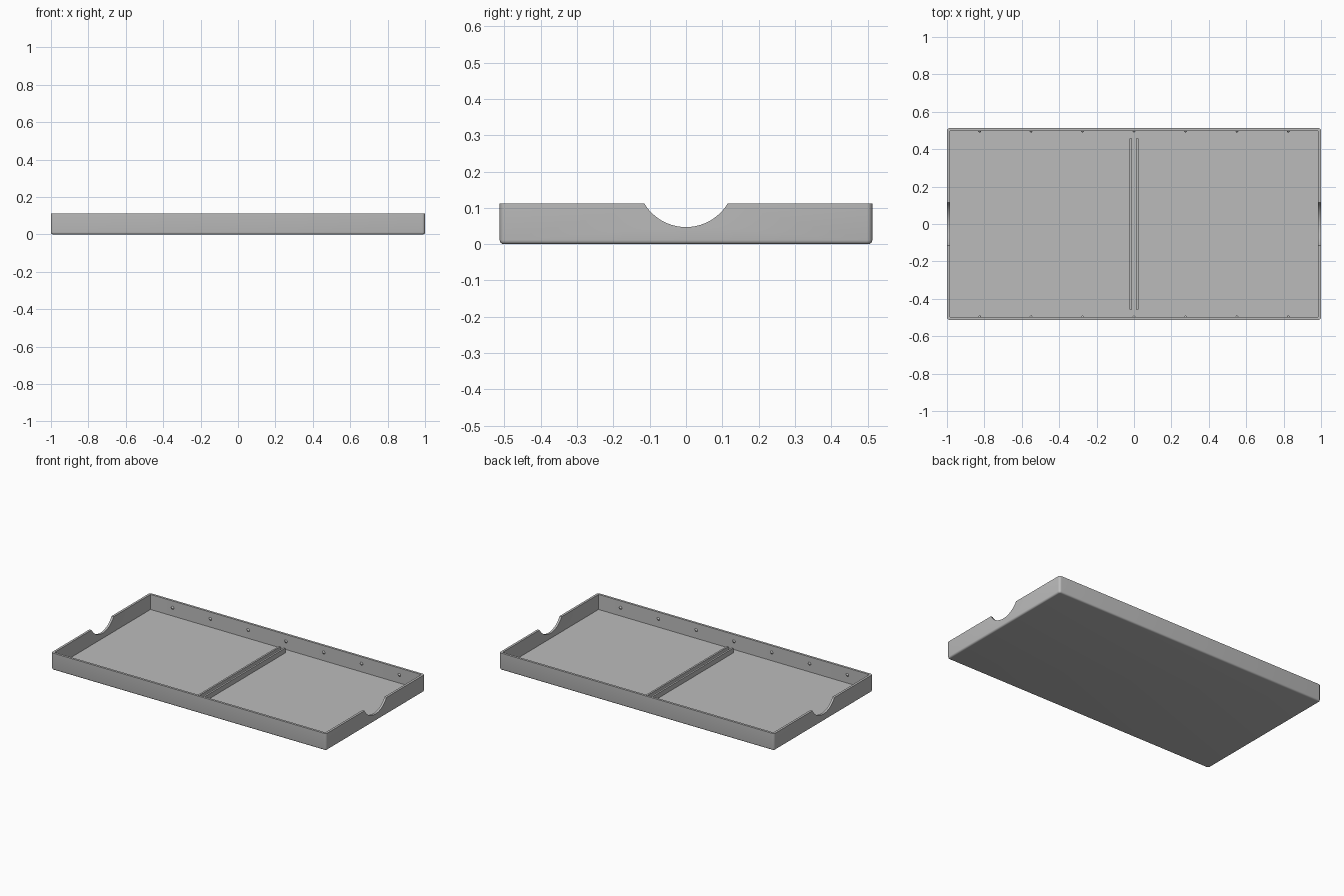
import bpy
import bmesh
import math
from mathutils import Matrix, Vector

if "Cube" in bpy.data.objects:
    bpy.data.objects.remove(bpy.data.objects["Cube"], do_unlink=True)

LENGTH, WIDTH, HEIGHT = 2.0, 1.026, 0.112
WALL, FLOOR = 0.015, 0.013

grey = bpy.data.materials.new("plain grey")
grey.use_nodes = True
grey.diffuse_color = (0.5, 0.5, 0.5, 1)
grey.node_tree.nodes["Principled BSDF"].inputs["Base Color"].default_value = (0.5, 0.5, 0.5, 1)


def finish(name, bm):
    bmesh.ops.recalc_face_normals(bm, faces=bm.faces)
    mesh = bpy.data.meshes.new(name)
    bm.to_mesh(mesh)
    bm.free()
    mesh.materials.append(grey)
    obj = bpy.data.objects.new(name, mesh)
    bpy.context.collection.objects.link(obj)
    return obj


def block(name, lo, hi, corner=0, base=0):
    """Box between two corners, with optional rounded uprights and bottom rim."""
    lo, hi = Vector(lo), Vector(hi)
    bm = bmesh.new()
    bmesh.ops.create_cube(bm, size=1)
    bmesh.ops.scale(bm, vec=hi - lo, verts=bm.verts)
    bmesh.ops.translate(bm, vec=(lo + hi) / 2, verts=bm.verts)
    if corner:
        uprights = [e for e in bm.edges
                    if abs(e.verts[0].co.z - e.verts[1].co.z) > 0.001]
        bmesh.ops.bevel(bm, geom=uprights, offset=corner, segments=5,
                        profile=0.5, affect='EDGES')
    if base:
        rim = [e for e in bm.edges if all(abs(v.co.z - lo.z) < 1e-5 for v in e.verts)]
        bmesh.ops.bevel(bm, geom=rim, offset=base, segments=4,
                        profile=0.5, affect='EDGES')
    return finish(name, bm)


def shade(obj):
    bpy.ops.object.select_all(action='DESELECT')
    obj.select_set(True)
    bpy.context.view_layer.objects.active = obj
    bpy.ops.object.shade_smooth_by_angle(angle=math.radians(30))


# Tray shell with rounded corners and base
tray = block("tray", (-LENGTH / 2, -WIDTH / 2, 0), (LENGTH / 2, WIDTH / 2, HEIGHT),
             corner=0.015, base=0.011)
hollow = block("hollow_cutter", (-LENGTH / 2 + WALL, -WIDTH / 2 + WALL, FLOOR),
               (LENGTH / 2 - WALL, WIDTH / 2 - WALL, HEIGHT + 0.1), corner=0.004)

# Round finger notch through both end walls
bm = bmesh.new()
bmesh.ops.create_cone(bm, cap_ends=True, segments=64, radius1=0.134, radius2=0.134, depth=3,
                      matrix=Matrix.Translation((0, 0, 0.181)) @ Matrix.Rotation(math.pi / 2, 4, 'Y'))
notch = finish("notch_cutter", bm)

for cutter in (hollow, notch):
    cut = tray.modifiers.new(cutter.name, 'BOOLEAN')
    cut.operation = 'DIFFERENCE'
    cut.solver = 'EXACT'
    cut.object = cutter
    cutter.hide_render = True
bpy.context.view_layer.objects.active = tray
tray.select_set(True)
for name in [m.name for m in tray.modifiers]:
    bpy.ops.object.modifier_apply(modifier=name)
for cutter in (hollow, notch):
    bpy.data.objects.remove(cutter, do_unlink=True)
shade(tray)

# Pair of rails across the floor that hold a divider
for side, label in ((-1, "right"), (1, "left")):
    x = side * 0.018
    block(label + "_divider_rail", (x - 0.006, -0.457, FLOOR - 0.002),
          (x + 0.006, 0.457, 0.045))

# Small pointed catches along the inside of the long walls
for side, label in ((-1, "front"), (1, "back")):
    bm = bmesh.new()
    for i in range(-3, 4):
        place = Matrix.Translation((i * 0.275, side * (WIDTH / 2 - WALL - 0.004), 0.067))
        turn = Matrix.Rotation(side * math.pi / 2, 4, 'X')
        bmesh.ops.create_cone(bm, cap_ends=True, segments=20, radius1=0.011,
                              radius2=0.002, depth=0.01, matrix=place @ turn)
    shade(finish(label + "_catches", bm))
